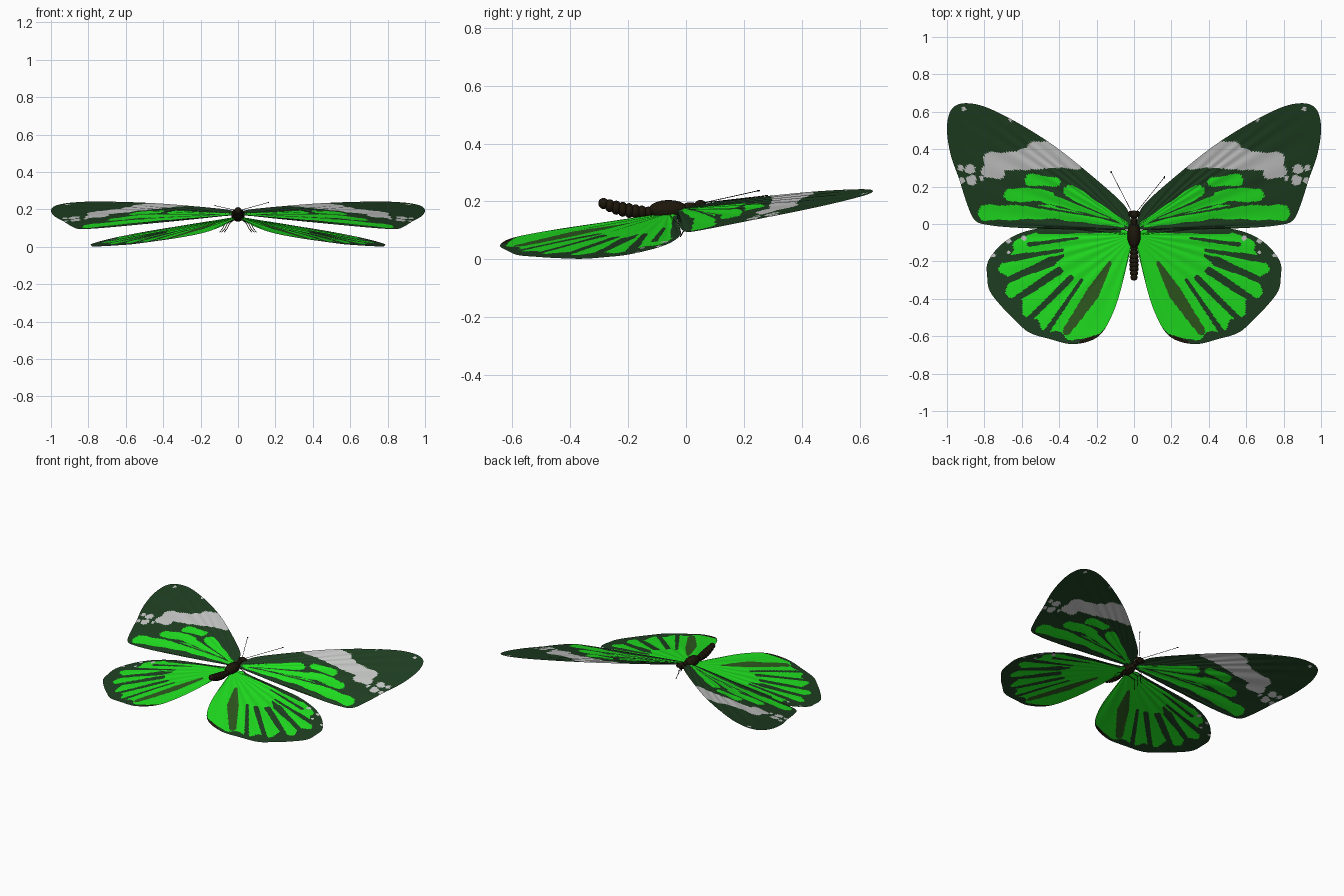
import bpy, bmesh, math
from mathutils import Vector

if "Cube" in bpy.data.objects:
    bpy.data.objects.remove(bpy.data.objects["Cube"], do_unlink=True)


def material(name, r, g, b):
    m = bpy.data.materials.new(name)
    m.use_nodes = True
    m.diffuse_color = (r, g, b, 1)
    bsdf = m.node_tree.nodes["Principled BSDF"]
    bsdf.inputs["Base Color"].default_value = (r, g, b, 1)
    bsdf.inputs["Roughness"].default_value = 0.8
    return m


dark = material("dark green", 0.014, 0.05, 0.016)
green = material("bright green", 0.015, 0.77, 0.015)
white = material("pale grey", 0.57, 0.58, 0.57)
olive = material("olive green", 0.028, 0.1, 0.014)
brown = material("dark brown", 0.012, 0.008, 0.003)
DARK, GREEN, WHITE, OLIVE, BROWN = range(5)


def smooth_outline(points, steps):
    """Catmull-Rom curve through the points."""
    pts = [Vector(p) for p in points]
    pts = [pts[0]] + pts + [pts[-1]]
    out = []
    for a, b, c, d in zip(pts, pts[1:], pts[2:], pts[3:]):
        for i in range(steps):
            t = i / steps
            out.append(0.5 * (2 * b + (c - a) * t + (2 * a - 5 * b + 4 * c - d) * t ** 2
                              + (3 * b - a - 3 * c + d) * t ** 3))
    return out + [pts[-1]]


def in_streak(p, streak):
    """True inside a tapered, round-ended streak: x, y, radius at both ends."""
    ax, ay, ar, bx, by, br = streak
    a, ab = Vector((ax, ay)), Vector((bx - ax, by - ay))
    t = max(0, min(1, (p - a).dot(ab) / max(ab.length_squared, 1e-9)))
    # slightly wavy edge
    wave = 1 + 0.08 * math.sin(40 * p.x + 20 * p.y)
    return (p - a - ab * t).length < (ar + (br - ar) * t) * wave


def in_any(p, streaks):
    return any(in_streak(p, s) for s in streaks)


def wing(name, root, outline, height, colour, rings=90, steps=17):
    """Thin sheet fanned from the root to the outline, mirrored to both sides."""
    root = Vector(root)
    edge = smooth_outline(outline, steps)
    bm = bmesh.new()

    def vert(p, t, k):
        fold = 0.0015 * math.sin(4 * k / steps) * math.sin(math.pi * t)
        return bm.verts.new((p.x, p.y, height(p.x, p.y) + fold))

    centre = vert(root, 0, 0)
    rows = []
    for k, e in enumerate(edge):
        rows.append([centre] + [vert(root.lerp(e, j / rings), j / rings, k)
                                for j in range(1, rings + 1)])
    for r, s in zip(rows, rows[1:]):
        for j in range(rings):
            corners = [r[j], s[j], s[j + 1], r[j + 1]]
            f = bm.faces.new(corners[1:] if j == 0 else corners)
            f.smooth = True
            f.material_index = colour(f.calc_center_median().xy, (j + 0.5) / rings)
    bm.normal_update()
    if sum(f.normal.z for f in bm.faces) < 0:
        bmesh.ops.reverse_faces(bm, faces=bm.faces)
    me = bpy.data.meshes.new(name)
    bm.to_mesh(me)
    bm.free()
    for m in (dark, green, white, olive, brown):
        me.materials.append(m)
    ob = bpy.data.objects.new(name, me)
    bpy.context.collection.objects.link(ob)
    mirror = ob.modifiers.new("mirror", "MIRROR")
    mirror.use_mirror_merge = False


# Fore wings: dark, with a pale band, pale spots and green streaks
fore_outline = [(.02, .03), (.06, .11), (.24, .27), (.43, .42), (.62, .54), (.78, .62),
                (.88, .645), (.95, .635), (.987, .59), (1, .5), (.98, .37), (.935, .24),
                (.89, .1), (.85, .02), (.78, -.005), (.62, -.02), (.3, -.03), (.05, -.03)]
pale_band = [(.3, .31, .02, .42, .36, .05), (.46, .4, .04, .53, .4, .045),
             (.42, .34, .045, .58, .35, .055), (.58, .335, .05, .76, .34, .045),
             (.72, .27, .028, .78, .28, .035)]
pale_spots = [(.878, .295, .028), (.925, .3, .018), (.87, .235, .027), (.922, .235, .018),
              (.815, .245, .013), (.91, .615, .013), (.66, .555, .01)]
fore_green = [(.04, .0, .01, .34, .175, .036), (.42, .225, .024, .55, .235, .032),
              (.14, .04, .012, .5, .155, .034), (.5, .155, .034, .66, .155, .037),
              (.06, -.01, .008, .45, .065, .036), (.45, .065, .036, .79, .06, .042)]
fore_veins = [(.1, .02, .002, .62, .11, .008), (.62, .11, .008, .72, .115, .01),
              (.12, .03, .002, .42, .16, .008)]


def fore_colour(p, t):
    if in_any(p, pale_band) or in_any(p, [s + s for s in pale_spots]):
        return WHITE
    if in_any(p, fore_veins):
        return DARK
    return GREEN if in_any(p, fore_green) else DARK


wing("fore_wings", (.0, -.03), fore_outline,
     lambda x, y: .18 - .105 * x + .232 * y, fore_colour)

# Hind wings: green, with dark veins and a dark rim
hind_outline = [(.05, -.03), (.16, -.03), (.35, -.02), (.48, -.02), (.61, -.05), (.71, -.11),
                (.78, -.2), (.785, -.28), (.77, -.36), (.7, -.45), (.63, -.52), (.56, -.58),
                (.45, -.615), (.32, -.642), (.19, -.6), (.11, -.47), (.055, -.29), (.02, -.1)]
hind_veins = [(.3, -.075, .006, .56, -.11, .012), (.38, -.14, .008, .7, -.19, .02),
              (.44, -.2, .026, .7, -.31, .014), (.4, -.25, .022, .66, -.42, .016),
              (.34, -.29, .016, .56, -.51, .016), (.28, -.3, .01, .47, -.58, .014),
              (.38, -.17, .008, .44, -.2, .02), (.08, -.035, .01, .5, -.03, .025)]
hind_olive = [(.13, -.21, .01, .22, -.37, .036), (.22, -.37, .036, .36, -.57, .022)]
hind_spots = [(.59, -.075, .015), (.67, -.09, .014), (.755, -.165, .013), (.67, -.15, .01)]
hind_tips = [(.19, -.605, .014, .28, -.635, .016)]


def hind_colour(p, t):
    if in_any(p, [s + s for s in hind_spots]):
        return WHITE
    if in_any(p, hind_tips):
        return BROWN
    if in_any(p, hind_olive):
        return OLIVE
    # rim is widest toward the outer front corner, absent along the inner edge
    angle = math.atan2(-p.y, p.x)
    width = 0.025 + 0.09 * max(0, math.cos(1.5 * (angle - 0.2)))
    width *= 1 + 0.3 * math.sin(angle * 34)
    if angle < 1.3 and t > 1 - width:
        return DARK
    return DARK if in_any(p, hind_veins) else GREEN


wing("hind_wings", (.0, -.06), hind_outline,
     lambda x, y: .165 - .165 * x + .1 * y, hind_colour)


# Body parts
def ellipsoid(name, loc, size):
    bpy.ops.mesh.primitive_uv_sphere_add(segments=16, ring_count=10, radius=1, location=loc)
    ob = bpy.context.object
    ob.name, ob.scale = name, size
    ob.data.materials.append(brown)
    bpy.ops.object.shade_smooth_by_angle()


ellipsoid("thorax", (0, -.06, .17), (.036, .07, .035))
ellipsoid("neck", (0, .015, .18), (.017, .03, .017))
ellipsoid("head", (0, .05, .184), (.026, .022, .021))
for i in range(8):
    u = i / 7
    r = .016 + .01 * math.sin(math.pi * (.1 + .8 * u))
    ellipsoid("abdomen_segment", (0, -.13 - .155 * u, .163 + .03 * u * u), (r, .018, r))


def thread(name, points, radius):
    cu = bpy.data.curves.new(name, "CURVE")
    cu.dimensions = "3D"
    cu.bevel_depth, cu.bevel_resolution = radius, 1
    sp = cu.splines.new("POLY")
    sp.points.add(len(points) - 1)
    for q, p in zip(sp.points, points):
        q.co = (*p, 1)
    cu.materials.append(brown)
    bpy.context.collection.objects.link(bpy.data.objects.new(name, cu))


# Eyes, antennae and legs on both sides
for side, label in ((1, "left"), (-1, "right")):
    ellipsoid(label + "_eye", (side * .02, .056, .184), (.012, .014, .014))
    tip = (.163, .25, .237) if side > 0 else (-.122, .278, .22)
    thread(label + "_antenna", [(side * .01, .06, .195), tip], .0014)
    ellipsoid(label + "_antenna_club", tip, (.004, .006, .003))
    for n, y in enumerate((.0, -.045, -.09)):
        reach = .045 + .012 * n
        thread(label + "_leg", [(side * .015, y, .15), (side * reach, y + .015, .125),
                                (side * (reach + .015), y - .01, .095),
                                (side * (reach + .03), y - .02, .078)], .002)
